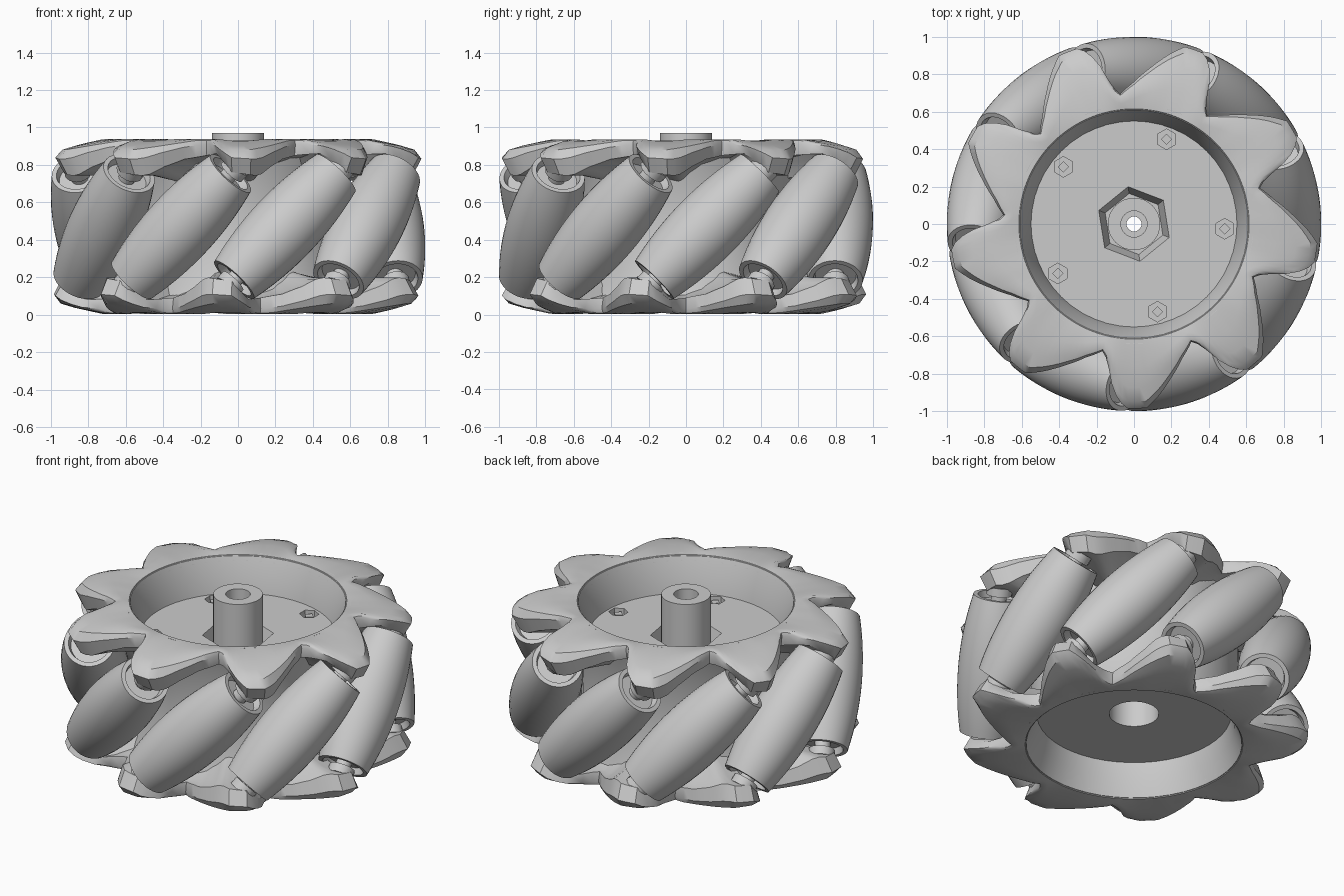
import bpy, bmesh, math
from mathutils import Matrix, Vector

if "Cube" in bpy.data.objects:
    bpy.data.objects.remove(bpy.data.objects["Cube"])

N = 9                       # rollers
STEP = math.tau / N
MID = 0.47                  # mid height of the wheel
CR, HL = 0.81, 0.405        # roller centre radius, roller half length
PHI0 = math.radians(-72)    # angle of the first roller

grey = bpy.data.materials.new("light_grey")
grey.diffuse_color = (0.6, 0.6, 0.6, 1)
grey.use_nodes = True
grey.node_tree.nodes["Principled BSDF"].inputs["Base Color"].default_value = grey.diffuse_color


def shade(ob, angle):
    bpy.ops.object.select_all(action='DESELECT')
    ob.select_set(True)
    bpy.context.view_layer.objects.active = ob
    bpy.ops.object.shade_smooth_by_angle(angle=math.radians(angle))


def finish(bm, name, angle=35):
    bmesh.ops.recalc_face_normals(bm, faces=bm.faces)
    me = bpy.data.meshes.new(name)
    bm.to_mesh(me)
    bm.free()
    ob = bpy.data.objects.new(name, me)
    bpy.context.collection.objects.link(ob)
    me.materials.append(grey)
    shade(ob, angle)
    return ob


def sweep(sections):
    """Join closed (r, z) sections placed evenly around the z axis."""
    bm = bmesh.new()
    n = len(sections)
    rings = []
    for i, sec in enumerate(sections):
        a = math.tau * i / n
        rings.append([bm.verts.new((r * math.cos(a), r * math.sin(a), z)) for r, z in sec])
    m = len(sections[0])
    for i in range(n):
        p, q = rings[i], rings[(i + 1) % n]
        for j in range(m):
            k = (j + 1) % m
            bm.faces.new((p[j], q[j], q[k], p[k]))
    return bm


def lathe(profile, sides):
    return sweep([profile] * sides)


def interp(table, x):
    for (x0, y0), (x1, y1) in zip(table, table[1:]):
        if x <= x1:
            return y0 + (y1 - y0) * (x - x0) / (x1 - x0)
    return table[-1][1]


# core: dished drum with a socket underneath
core = finish(lathe([
    (0.14, 0.21), (0.14, 0.52), (0.04, 0.52), (0.04, 0.72), (0.55, 0.72), (0.57, 0.82),
    (0.61, 0.925), (0.64, 0.93), (0.63, 0.85), (0.59, 0.78), (0.59, 0.16), (0.63, 0.09),
    (0.64, 0.01), (0.61, 0.015), (0.57, 0.12), (0.55, 0.21)], 48), "core_drum")

# blind bolt holes and a tapered hexagonal pocket in the upper disc
bm = bmesh.new()
bolts = [(0.485 * math.cos(math.radians(a)), 0.485 * math.sin(math.radians(a)))
         for a in range(-3, 357, 72)]
for x, y in bolts:
    bmesh.ops.create_cone(bm, cap_ends=True, segments=6, radius1=0.055, radius2=0.055, depth=0.2,
                          matrix=Matrix.Translation((x, y, 0.74)))
bmesh.ops.create_cone(bm, cap_ends=True, segments=6, radius1=0.165, radius2=0.205, depth=0.12,
                      matrix=Matrix.Translation((0, 0, 0.67)) @ Matrix.Rotation(math.radians(9), 4, 'Z'))
cutter = finish(bm, "hole_cutter")
mod = core.modifiers.new("holes", 'BOOLEAN')
mod.operation = 'DIFFERENCE'
mod.object = cutter
mod.solver = 'EXACT'
bpy.context.view_layer.objects.active = core
bpy.ops.object.modifier_apply(modifier=mod.name)
bpy.data.objects.remove(cutter)
shade(core, 30)

# small pins inside the bolt holes
for x, y in bolts:
    bm = bmesh.new()
    bmesh.ops.create_cone(bm, cap_ends=True, segments=4, radius1=0.03, radius2=0.03, depth=0.07,
                          matrix=Matrix.Translation((x, y, 0.675)))
    finish(bm, "bolt_pin")

# bored boss standing in the pocket
finish(lathe([(0.04, 0.60), (0.04, 0.80), (0.07, 0.80), (0.07, 0.97), (0.14, 0.97),
              (0.14, 0.60)], 32), "centre_boss")

# lobed side plates: outer radius and underside height around one lobe (degrees)
EDGE = [(-12, 0.70), (-9, 0.74), (-6, 0.86), (-3, 0.95), (0, 0.985), (6, 0.985),
        (10, 0.93), (16, 0.84), (22, 0.76), (28, 0.70)]
UNDER = [(-12, 0.85), (-6, 0.86), (-3, 0.82), (0, 0.76), (9, 0.74), (14, 0.79),
         (20, 0.83), (28, 0.85)]


def plate_section(rel):
    R, zb = interp(EDGE, rel), interp(UNDER, rel)
    w = R - 0.61
    top = lambda r: 0.937 - 0.22 * max(0, r - 0.72)
    ra, rb, rc = 0.61 + 0.4 * w, 0.61 + 0.7 * w, R - 0.1 * w
    zo = min(top(rc) - 0.01, (top(rc) + zb) / 2 + 0.015)
    return [(0.60, 0.90), (0.615, 0.93), (ra, top(ra)), (rb, top(rb)), (rc, top(rc) - 0.006),
            (R, zo), (R - 0.12 * w, min(zb, zo - 0.008)), (0.61 + 0.5 * w, zb), (0.588, zb - 0.03)]


def lobed_plate():
    bm = sweep([plate_section((i % 20) * 2 - 12) for i in range(N * 20)])
    bm.transform(Matrix.Rotation(math.radians(-52 - 12), 4, 'Z'))
    return bm


finish(lobed_plate(), "upper_lobed_plate")
bm = lobed_plate()
# lower plate is the upper one turned over about the first roller's radial line
axis = Vector((math.cos(PHI0), math.sin(PHI0), 0))
bm.transform(Matrix.Translation((0, 0, MID)) @ Matrix.Rotation(math.pi, 4, axis)
             @ Matrix.Translation((0, 0, -MID)))
finish(bm, "lower_lobed_plate")


# barrel rollers tilted 45 degrees, hollowed at the ends, with axles;
# their curve just touches a cylinder of radius 1
def barrel(u):
    rho = math.sqrt(CR * CR + u * u / 2)
    d, s = 1 - rho, u / (2 * rho)
    return d * math.sqrt(1 - s * s), u + d * s


curve = [barrel(0.37 * (i / 8 - 1)) for i in range(17)]
HL = curve[-1][1]
roller_profile = ([(0.045, -HL + 0.04), (0.11, -HL + 0.04), (0.12, -HL)] + curve
                  + [(0.12, HL), (0.11, HL - 0.04), (0.045, HL - 0.04)])
axle_profile = [(0.005, -0.49), (0.045, -0.49), (0.045, -0.46), (0.075, -0.46), (0.075, -0.41),
                (0.045, -0.41), (0.045, 0.41), (0.075, 0.41), (0.075, 0.46), (0.045, 0.46),
                (0.045, 0.49), (0.005, 0.49)]
for i in range(N):
    place = (Matrix.Rotation(PHI0 + i * STEP, 4, 'Z') @ Matrix.Translation((CR, 0, MID))
             @ Matrix.Rotation(math.radians(-45), 4, 'X'))
    for name, prof, sides in (("roller", roller_profile, 36), ("axle", axle_profile, 12)):
        bm = lathe(prof, sides)
        bm.transform(place)
        finish(bm, name)
